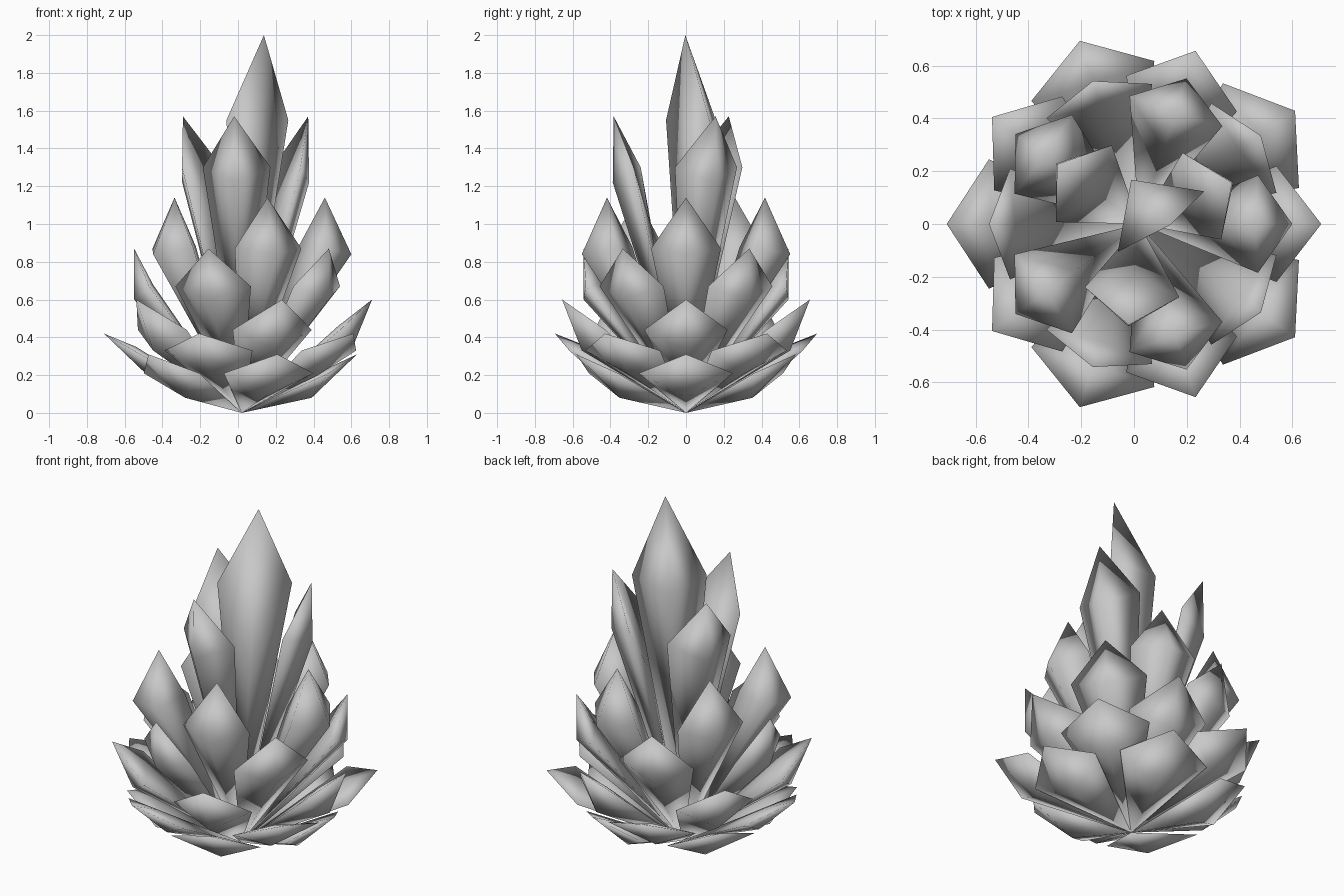
import bpy, bmesh
from math import radians, cos, sin

cube = bpy.data.objects.get("Cube")
if cube:
    bpy.data.objects.remove(cube, do_unlink=True)

GREY = (0.58, 0.58, 0.58, 1)
mat = bpy.data.materials.new("stone_grey")
mat.use_nodes = True
mat.diffuse_color = GREY
mat.node_tree.nodes["Principled BSDF"].inputs["Base Color"].default_value = GREY

AXIS_X = 0.02  # the cluster's axis sits a little off centre


def petal(name, angle, tip, shoulder, ridge, inner, half_width, sway=0.0):
    """Pointed petal: tip, shoulder, ridge and inner are (radius, height) pairs,
    sway leans it sideways in proportion to height."""
    a = radians(angle)

    def place(point, side=0.0):
        r, z = point
        s = side + sway * z
        return bm.verts.new((AXIS_X + r * cos(a) + s * sin(a),
                             r * sin(a) - s * cos(a), z))

    bm = bmesh.new()
    root, point = place((0, 0)), place(tip)
    loop = (place(shoulder, -half_width), place(ridge),
            place(shoulder, half_width), place(inner))
    for i, v in enumerate(loop):
        w = loop[(i + 1) % 4]
        bm.faces.new((root, v, w))
        bm.faces.new((point, w, v))
    bmesh.ops.recalc_face_normals(bm, faces=bm.faces)
    # soft shading runs right round the petal, over its rim too
    for face in bm.faces:
        face.smooth = True
    mesh = bpy.data.meshes.new(name)
    bm.to_mesh(mesh)
    bm.free()
    mesh.materials.append(mat)
    bpy.context.collection.objects.link(bpy.data.objects.new(name, mesh))


# Rings from the bottom up:
# name, count, first angle, tip, shoulder, ridge, inner, half width
RINGS = [
    ("ground_petal", 5, 0, (0.61, 0.31), (0.46, 0.21), (0.37, 0.08), (0.44, 0.23), 0.25),
    ("low_petal", 5, 36, (0.73, 0.42), (0.57, 0.33), (0.50, 0.20), (0.56, 0.35), 0.245),
    ("lower_middle_petal", 5, 0, (0.69, 0.60), (0.52, 0.44), (0.58, 0.33), (0.51, 0.46), 0.22),
    ("middle_petal", 5, 36, (0.57, 0.87), (0.49, 0.67), (0.57, 0.60), (0.47, 0.68), 0.21),
    ("upper_middle_petal", 5, 0, (0.44, 1.14), (0.45, 0.87), (0.58, 0.84), (0.30, 0.88), 0.185),
    ("upper_petal", 3, 24, (0.385, 1.57), (0.26, 1.30), (0.39, 1.22), (0.19, 1.0), 0.18),
]
for name, count, start, *shape in RINGS:
    for i in range(count):
        petal(f"{name}_{i + 1}", start + i * 360 / count, *shape)

# Single tall petal at the top, leaning sideways
petal("crown_petal", 125, (-0.07, 2.0), (-0.04, 1.55), (0.155, 1.52), (-0.03, 1.0),
      0.2, sway=0.047)
